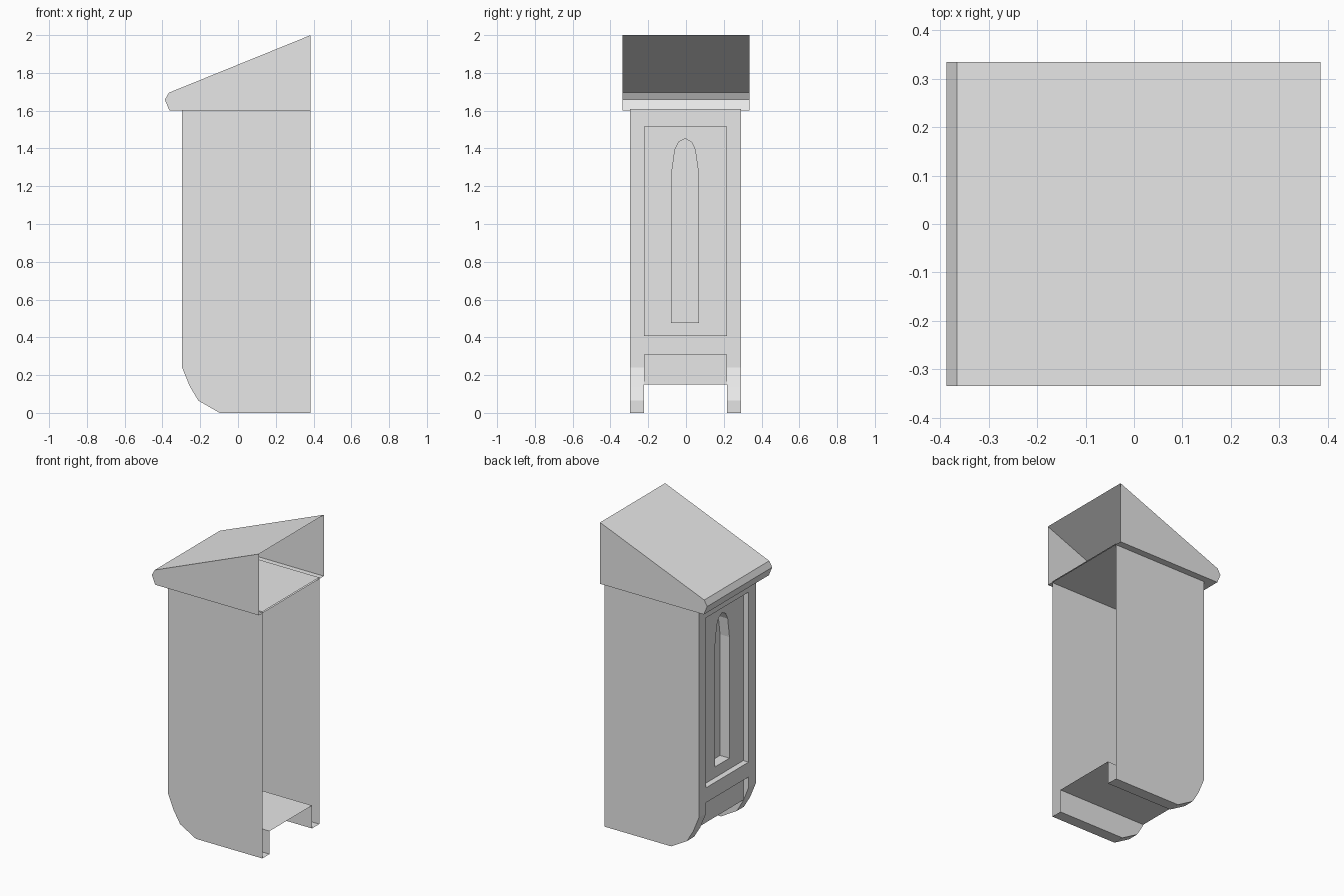
import bpy, bmesh
from mathutils import Vector

cube = bpy.data.objects.get("Cube")
if cube:
    bpy.data.objects.remove(cube, do_unlink=True)

grey = bpy.data.materials.new("plain grey")
grey.use_nodes = True
grey.diffuse_color = (0.8, 0.8, 0.8, 1)
grey.node_tree.nodes["Principled BSDF"].inputs["Base Color"].default_value = (0.8, 0.8, 0.8, 1)


def add_face(bm, points, ref, toward=False):
    """Add a flat face whose normal points away from ref, or toward it."""
    face = bm.faces.new([bm.verts.new(p) for p in points])
    face.normal_update()
    facing = face.normal.dot(Vector(ref) - face.calc_center_median()) > 0
    if facing != toward:
        face.normal_flip()


def loft(bm, a, b, ref, toward=False, closed=False):
    """Join two matching rows of points with quads."""
    n = len(a)
    for i in range(n if closed else n - 1):
        j = (i + 1) % n
        add_face(bm, [a[i], a[j], b[j], b[i]], ref, toward)


def at_y(path, y):
    return [(x, y, z) for x, z in path]


def at_x(path, x):
    return [(x, y, z) for y, z in path]


def rect(y0, y1, z0, z1):
    return [(y0, z0), (y1, z0), (y1, z1), (y0, z1)]


def finish(bm, name):
    bmesh.ops.remove_doubles(bm, verts=bm.verts, dist=0.0005)
    mesh = bpy.data.meshes.new(name)
    bm.to_mesh(mesh)
    bm.free()
    mesh.materials.append(grey)
    obj = bpy.data.objects.new(name, mesh)
    bpy.context.collection.objects.link(obj)


BACK, FRONT, PANEL, SLOT = 0.383, -0.296, -0.258, -0.19
TOP, FLOOR = 1.608, 0.15
MID, HALF, INNER = -0.003, 0.293, 0.219
inside = (0.1, MID, 0.8)

# Curved foot shared by the side walls and the legs
foot = [(FRONT, 0.24), (-0.255, 0.14), (-0.21, 0.065), (-0.097, 0), (BACK, 0)]

# Side walls, front stiles and legs, open at the back
bm = bmesh.new()
for s in (-1, 1):
    outer, inner = MID + s * HALF, MID + s * INNER
    add_face(bm, at_y([(BACK, TOP), (FRONT, TOP)] + foot, outer), inside)
    path = [(FRONT, TOP)] + foot
    loft(bm, at_y(path, outer), at_y(path, inner), inside)
    leg = [(FRONT, 0.31)] + foot + [(BACK, FLOOR), (PANEL, FLOOR), (PANEL, 0.31)]
    add_face(bm, at_y(leg, inner), (0, MID, 0.05), True)
finish(bm, "side_walls")

# Top cap, floor, rails and lower recess
bm = bmesh.new()
L, R = MID - INNER, MID + INNER
for x0, z, h in ((FRONT, TOP, HALF), (PANEL, FLOOR, INNER)):
    corners = [(x0, MID - h, z), (BACK, MID - h, z), (BACK, MID + h, z), (x0, MID + h, z)]
    add_face(bm, corners, inside)
for z0, z1, x in ((1.515, TOP, FRONT), (0.31, 0.407, FRONT), (FLOOR, 0.31, PANEL)):
    add_face(bm, at_x(rect(L, R, z0, z1), x), inside)
add_face(bm, [(FRONT, L, 0.31), (FRONT, R, 0.31), (PANEL, R, 0.31), (PANEL, L, 0.31)], inside, False)
finish(bm, "floor_and_rails")

# Sunken front panel with an arched niche
bm = bmesh.new()
frame = rect(L, R, 0.407, 1.515)
loft(bm, at_x(frame, FRONT), at_x(frame, PANEL), (FRONT, MID, 0.9), True, True)
C = -0.005
half_arch = [(0, 0.477), (0.074, 0.477), (0.074, 1.267), (0.056, 1.394), (0.036, 1.435), (0, 1.455)]
for s in (-1, 1):
    arch = [(C + s * y, z) for y, z in half_arch]
    edge = MID + s * INNER
    surround = arch + [(C, 1.515), (edge, 1.515), (edge, 0.407), (C, 0.407)]
    add_face(bm, at_x(surround, PANEL), inside)
    loft(bm, at_x(arch, PANEL), at_x(arch, SLOT), (PANEL, C, 0.9), True)
    add_face(bm, at_x(arch, SLOT), inside)
finish(bm, "front_panel")

# Sloping hollow roof with a blunt nose, open at the back
bm = bmesh.new()
EAVE = 0.335
profile = [(0.385, 2.0), (-0.366, 1.695), (-0.387, 1.658), (-0.363, 1.6), (0.385, 1.6)]
centre = (0.1, 0, 1.7)
for y in (-EAVE, EAVE):
    add_face(bm, at_y(profile, y), centre)
loft(bm, at_y(profile, -EAVE), at_y(profile, EAVE), centre)
finish(bm, "roof")
